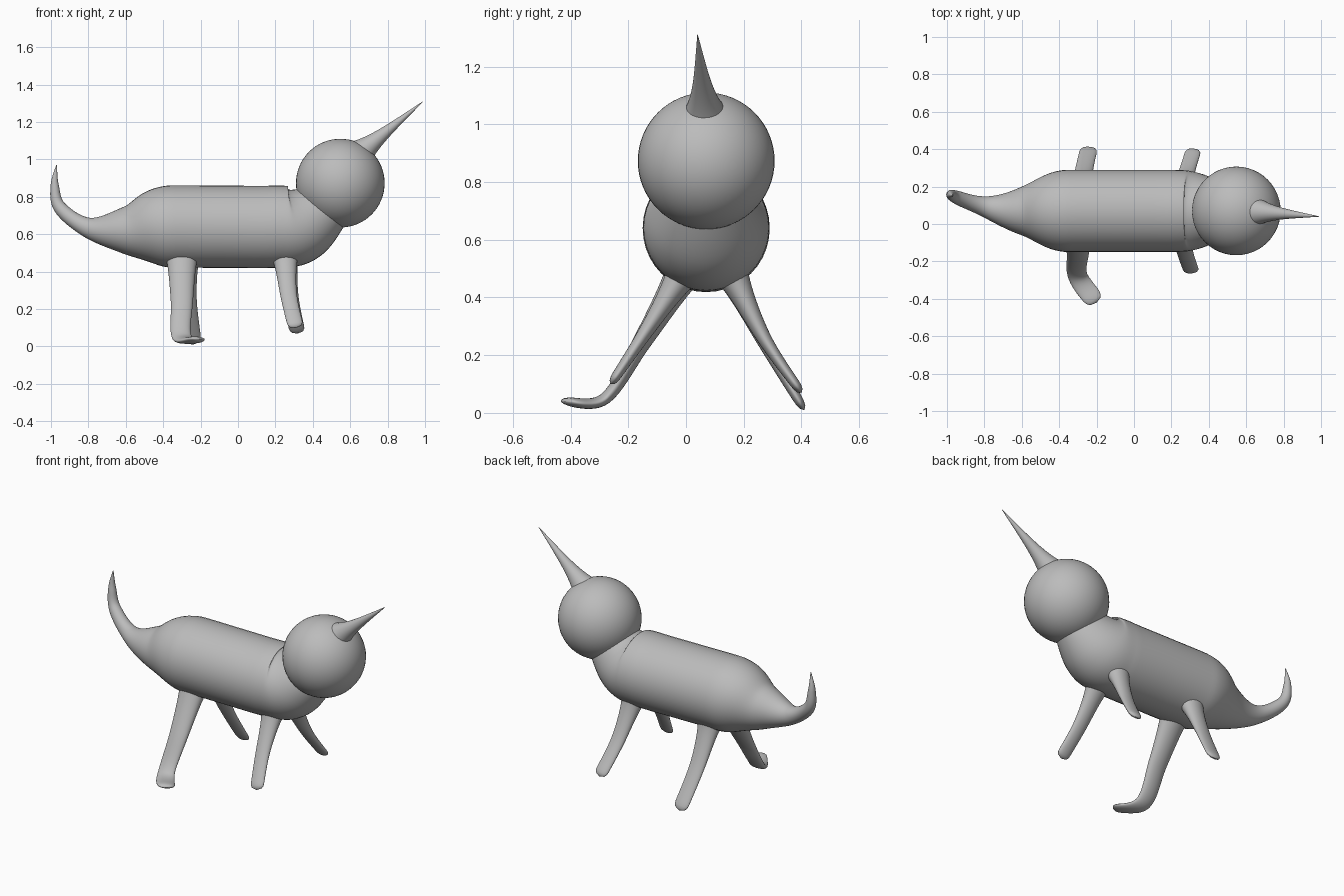
import bpy
from mathutils import Vector
from math import sin, cos, sqrt, tau

cube = bpy.data.objects.get("Cube")
if cube:
    bpy.data.objects.remove(cube)

grey = bpy.data.materials.new("plain_grey")
grey.use_nodes = True
grey.diffuse_color = (0.5, 0.5, 0.5, 1)
shader = grey.node_tree.nodes["Principled BSDF"]
shader.inputs["Base Color"].default_value = grey.diffuse_color

ACROSS_X = Vector((1, 0, 0))
ACROSS_Y = Vector((0, 1, 0))
TRUNK_RADIUS = 0.22
MIDLINE = 0.07


def smooth_path(stations, steps=12):
    """Smooth curve through the stations, whatever values they carry."""
    points = [Vector(station) for station in stations]
    last = len(points) - 1
    path = []
    for index in range(last):
        start, end = points[index], points[index + 1]
        leave = (end - points[max(index - 1, 0)]) / 2
        arrive = (points[min(index + 2, last)] - start) / 2
        for step in range(steps):
            t = step / steps
            ease = t * t * (3 - 2 * t)
            path.append(start.lerp(end, ease)
                        + leave * t * (1 - t) ** 2
                        - arrive * t * t * (1 - t))
    path.append(points[last])
    return path


def sweep(name, path, radii, side, sides=40):
    """Skin elliptical rings along a path; each radius pair is (side, depth)."""
    last = len(path) - 1
    verts, faces = [], []
    for index, (centre, (wide, deep)) in enumerate(zip(path, radii)):
        along = path[min(index + 1, last)] - path[max(index - 1, 0)]
        along.normalize()
        u = (side - along * side.dot(along)).normalized()
        v = along.cross(u)
        for corner in range(sides):
            angle = tau * corner / sides
            verts.append(centre + u * wide * cos(angle) + v * deep * sin(angle))
    for ring in range(last):
        base, above = ring * sides, (ring + 1) * sides
        for corner in range(sides):
            following = (corner + 1) % sides
            faces.append((base + corner, base + following,
                          above + following, above + corner))
    faces.append(tuple(reversed(range(sides))))
    faces.append(tuple(range(last * sides, len(verts))))
    mesh = bpy.data.meshes.new(name)
    mesh.from_pydata(verts, [], faces)
    mesh.materials.append(grey)
    mesh.shade_smooth()
    part = bpy.data.objects.new(name, mesh)
    bpy.context.collection.objects.link(part)


def leg(name, width, *joints):
    """Flattened leg, flared at the hip and rounded off at the toe."""
    path = smooth_path(joints)
    radii = []
    for index in range(len(path)):
        t = index / (len(path) - 1)
        flare = 0.04 * (1 - t) ** 4
        toe = max(0, 8 * t - 7)
        rounding = sqrt(max(0.002, 1 - toe * toe))
        radii.append(((width + flare) * rounding,
                      (0.03 - 0.015 * t + flare) * rounding))
    sweep(name, path, radii, ACROSS_X)


# Trunk drawn as (x, z, radius) from the curled tail tip to the neck
outline = smooth_path([
    (-.97, .97, .002), (-.98, .86, .022), (-.95, .74, .035),
    (-.8, .635, .055), (-.6, .62, .13), (-.4, .64, .215),
    (-.1, .64, .22), (.2, .64, .22), (.35, .66, .2), (.55, .8, .1)])
spine, girth = [], []
for x, z, radius in outline:
    bend = max(0, -0.6 - x)
    spine.append(Vector((x, MIDLINE + 0.6 * bend * bend, z)))
    girth.append((min(radius, TRUNK_RADIUS),) * 2)
sweep("body_and_tail", spine, girth, ACROSS_Y)

# Round head
bpy.ops.mesh.primitive_uv_sphere_add(segments=48, ring_count=32, radius=0.237,
                                     location=(0.547, MIDLINE, 0.873))
head = bpy.context.object
head.name = "head"
head.data.materials.append(grey)
bpy.ops.object.shade_smooth()

# Horn: a straight spike with a base that flares into the head
horn_path = smooth_path([(.6, MIDLINE, .99), (.99, .04, 1.31)], steps=24)
horn_root, horn_tip = horn_path[0], horn_path[-1]
horn_length = (horn_tip - horn_root).length
horn_radii = []
for point in horn_path:
    remaining = (horn_tip - point).length / horn_length
    thickness = 0.001 + 0.055 * remaining + 0.06 * remaining ** 5
    horn_radii.append((thickness, thickness))
sweep("horn", horn_path, horn_radii, ACROSS_Y)

# Splayed legs, from hip to toe
leg("rear_right_leg", .052,
    (-.3, 0, .5), (-.3, -.15, .25), (-.3, -.28, .05), (-.2, -.42, .04))
leg("rear_left_leg", .047, (-.28, .15, .5), (-.27, .27, .25), (-.24, .41, .01))
leg("front_right_leg", .042, (.25, 0, .5), (.27, -.14, .28), (.31, -.26, .1))
leg("front_left_leg", .042, (.25, .15, .5), (.28, .27, .26), (.32, .4, .07))

# Fine ridges under the chin
for label, offset in (("right", -0.02), ("left", 0.03)):
    ridge = smooth_path([(.56, MIDLINE, .64), (.45, MIDLINE + offset, .56)])
    taper = [(0.006 - 0.0004 * step,) * 2 for step in range(len(ridge))]
    sweep(label + "_chin_ridge", ridge, taper, ACROSS_Y, sides=8)
